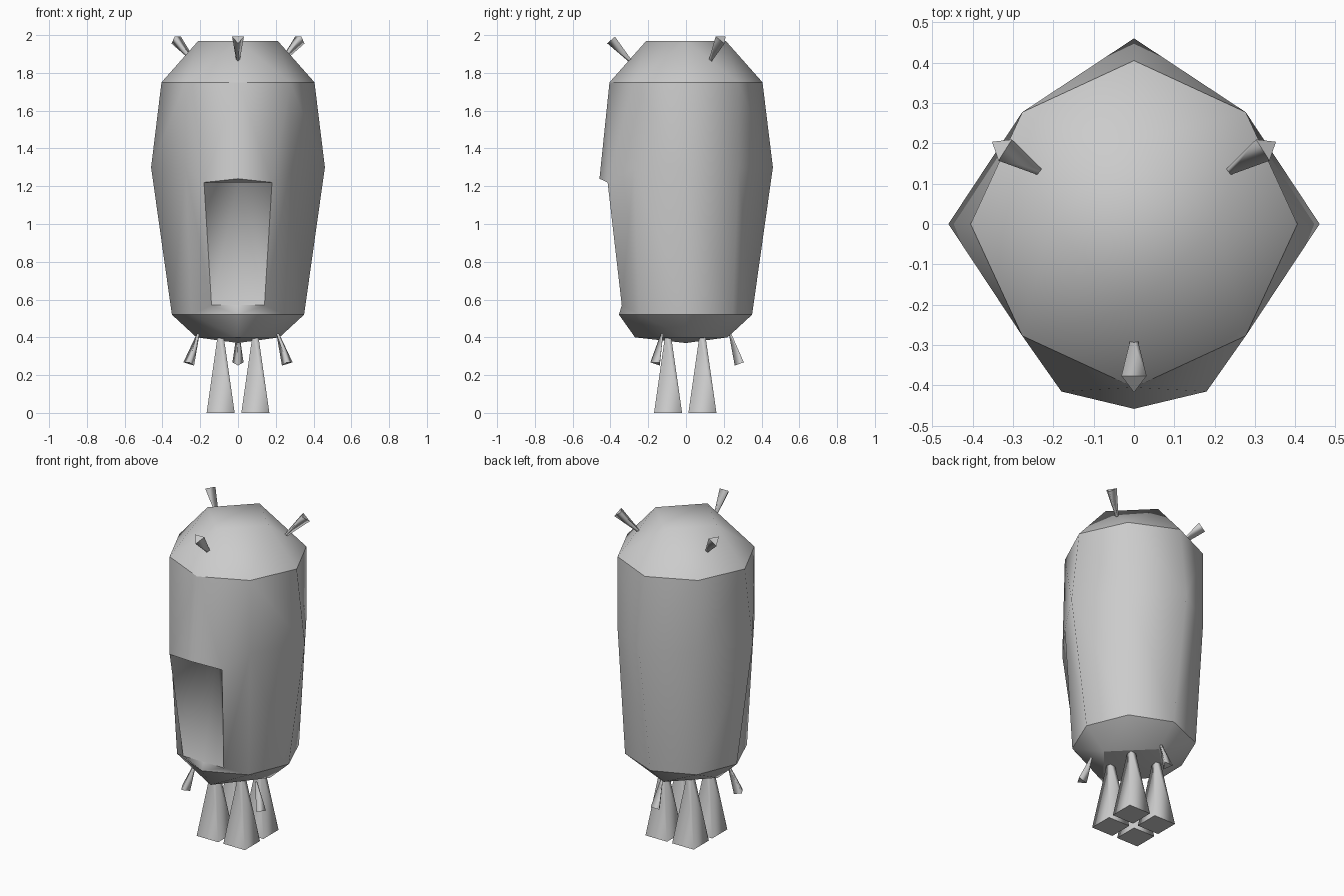
import bpy
import bmesh
from mathutils import Vector

cube = bpy.data.objects.get("Cube")
if cube:
    bpy.data.objects.remove(cube, do_unlink=True)

# One plain grey for the whole model
grey = bpy.data.materials.new("plain_grey")
grey.use_nodes = True
grey.diffuse_color = (0.6, 0.6, 0.6, 1)
grey.node_tree.nodes["Principled BSDF"].inputs["Base Color"].default_value = (0.6, 0.6, 0.6, 1)


def build_body():
    """Half of the faceted capsule, completed with a mirror modifier."""
    points = {}
    # Side, front, back and diagonal points on each level
    levels = [
        ("top", 1.97, 0.21, 0.21, None),
        ("shoulder", 1.75, 0.405, 0.405, 0.277),
        ("belly", 1.30, 0.46, None, 0.277),
        ("hip", 0.52, 0.35, 0.355, 0.247),
        ("base", 0.40, 0.22, 0.27, None),
    ]
    for name, z, side, front, diagonal in levels:
        points[name + " side"] = (side, 0, z)
        points[name + " back"] = (0, side, z)
        if front:
            points[name + " front"] = (0, -front, z)
        if diagonal:
            points[name + " fd"] = (diagonal, -diagonal, z)
            points[name + " bd"] = (diagonal, diagonal, z)
    points["keel"] = (0, 0, 0.37)
    # Opening and its recess
    points["peak"] = (0, -0.458, 1.24)
    points["lintel"] = (0, -0.415, 1.22)
    points["corner"] = (0.18, -0.415, 1.22)
    points["sill"] = (0.14, -0.34, 0.57)
    points["sill middle"] = (0, -0.34, 0.57)
    points["deep"] = (0, -0.2, 1.22)

    faces = [
        # front wall around the opening
        ("shoulder front", "peak", "corner", "shoulder fd"),
        ("shoulder fd", "corner", "belly fd"),
        ("belly fd", "corner", "sill", "hip fd"),
        ("sill", "hip front", "hip fd"),
        ("sill", "sill middle", "hip front"),
        # recess
        ("peak", "lintel", "corner"),
        ("lintel", "deep", "corner"),
        ("corner", "deep", "sill"),
        ("sill", "deep", "sill middle"),
        # flat top and shallow underside
        ("top front", "top side", "top back"),
        ("keel", "base side", "base front"),
        ("keel", "base back", "base side"),
    ]
    # side and back walls
    for upper, lower in (("shoulder", "belly"), ("belly", "hip")):
        for a, b in ((" fd", " side"), (" side", " bd"), (" bd", " back")):
            faces.append((upper + a, lower + a, lower + b, upper + b))
    # dome and tapered foot, both going from an octagon to a square
    for wide, narrow in (("shoulder", "top"), ("hip", "base")):
        for a, d, b in ((" front", " fd", " side"), (" side", " bd", " back")):
            faces.append((narrow + a, wide + a, wide + d))
            faces.append((narrow + a, wide + d, narrow + b))
            faces.append((narrow + b, wide + d, wide + b))

    bm = bmesh.new()
    verts = {name: bm.verts.new(co) for name, co in points.items()}
    for face in faces:
        bm.faces.new([verts[n] for n in face]).smooth = True
    bmesh.ops.recalc_face_normals(bm, faces=bm.faces)

    # Crisp rims
    rims = [("peak", "corner"), ("corner", "sill"), ("sill", "sill middle"),
            ("lintel", "corner"), ("base front", "base side"), ("base side", "base back")]
    for level in ("shoulder", "hip"):
        loop = [level + s for s in (" front", " fd", " side", " bd", " back")]
        rims += zip(loop, loop[1:])
    for a, b in rims:
        edge = bm.edges.get((verts[a], verts[b]))
        if edge:
            edge.smooth = False

    mesh = bpy.data.meshes.new("body")
    bm.to_mesh(mesh)
    bm.free()
    mesh.materials.append(grey)
    body = bpy.data.objects.new("body", mesh)
    bpy.context.collection.objects.link(body)
    mirror = body.modifiers.new("mirror", "MIRROR")
    mirror.use_axis[0] = True
    mirror.merge_threshold = 0.0005


def spike(name, start, end, sides, r_start, r_end, turn=0):
    """Tapered prism running from start to end, smooth sides and crisp caps."""
    start, end = Vector(start), Vector(end)
    axis = end - start
    bm = bmesh.new()
    bmesh.ops.create_cone(bm, cap_ends=True, segments=sides, radius1=r_start,
                          radius2=r_end, depth=axis.length)
    for face in bm.faces:
        face.smooth = True
    for face in bm.faces:
        if abs(face.normal.z) > 0.9:
            for edge in face.edges:
                edge.smooth = False
    mesh = bpy.data.meshes.new(name)
    bm.to_mesh(mesh)
    bm.free()
    mesh.materials.append(grey)
    obj = bpy.data.objects.new(name, mesh)
    bpy.context.collection.objects.link(obj)
    obj.location = (start + end) / 2
    obj.rotation_mode = "QUATERNION"
    spin = Vector((0, 0, 1)).to_track_quat("Z", "Y")
    if turn:
        from mathutils import Quaternion
        spin = Quaternion((0, 0, 1), turn)
    obj.rotation_quaternion = axis.to_track_quat("Z", "Y") @ spin


build_body()

# Four square legs, wide at the ground
for x, side in ((0.092, "left"), (-0.092, "right")):
    for y, end in ((-0.095, "front"), (0.087, "back")):
        spike(f"{end}_{side}_leg", (x, y, 0), (x, y, 0.41), 4, 0.105, 0.022, 0.7854)

# Three horns on the dome
spike("front_horn", (0, -0.28, 1.85), (0, -0.39, 1.98), 3, 0.008, 0.036)
for s, side in ((1, "left"), (-1, "right")):
    spike(f"back_{side}_horn", (0.235 * s, 0.13, 1.865), (0.33 * s, 0.19, 1.98), 3, 0.01, 0.036)
    # Thrusters under the body
    spike(f"{side}_thruster", (0.21 * s, -0.125, 0.42), (0.26 * s, -0.155, 0.262), 3, 0.008, 0.034)
spike("back_thruster", (0, 0.235, 0.42), (0, 0.29, 0.262), 3, 0.008, 0.034)
